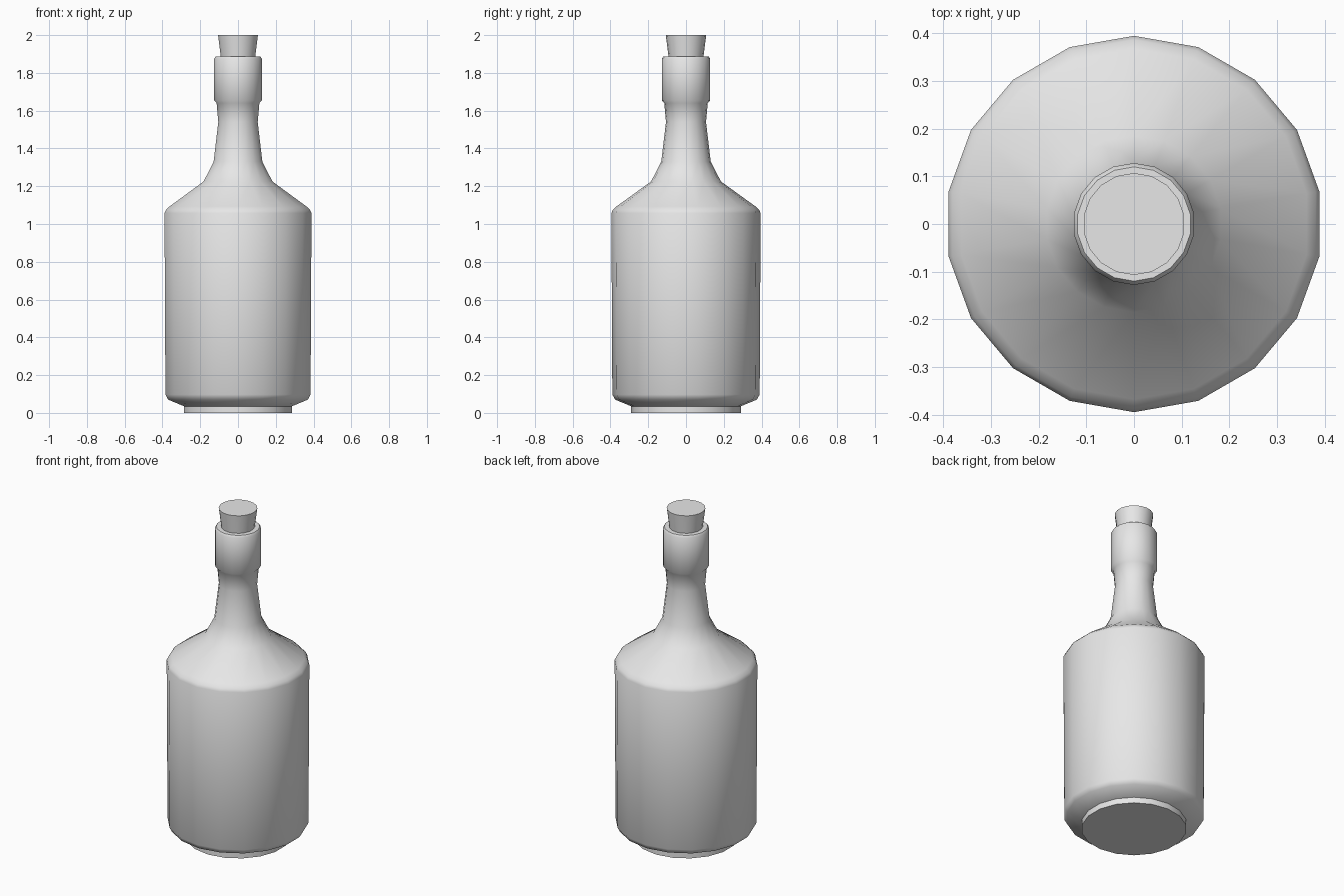
import bpy, bmesh, math

if "Cube" in bpy.data.objects:
    bpy.data.objects.remove(bpy.data.objects["Cube"])

SIDES = 18
grey = bpy.data.materials.new("plain grey")
grey.diffuse_color = (0.8, 0.8, 0.8, 1)
grey.use_nodes = True
grey.node_tree.nodes["Principled BSDF"].inputs["Base Color"].default_value = grey.diffuse_color


def lathe(name, profile, angle):
    """Closed solid of revolution from (radius, z) points, with a corner facing the back."""
    bm = bmesh.new()
    rings = []
    for r, z in profile:
        turn = [math.pi / 2 + 2 * math.pi * i / SIDES for i in range(SIDES)]
        rings.append([bm.verts.new((r * math.cos(a), r * math.sin(a), z)) for a in turn])
    for low, high in zip(rings, rings[1:]):
        for i in range(SIDES):
            j = (i + 1) % SIDES
            bm.faces.new((low[i], low[j], high[j], high[i]))
    bm.faces.new(rings[0][::-1])
    bm.faces.new(rings[-1])
    mesh = bpy.data.meshes.new(name)
    bm.to_mesh(mesh)
    bm.free()
    mesh.materials.append(grey)
    obj = bpy.data.objects.new(name, mesh)
    bpy.context.collection.objects.link(obj)
    bpy.ops.object.select_all(action='DESELECT')
    obj.select_set(True)
    bpy.context.view_layer.objects.active = obj
    bpy.ops.object.shade_smooth_by_angle(angle=math.radians(angle))
    return obj


# Bottle: foot, rounded lower edge, body, shoulder, neck and collar
lathe("bottle", [
    (0.29, 0.0), (0.29, 0.035), (0.375, 0.07), (0.39, 0.097),
    (0.395, 1.058), (0.387, 1.075), (0.368, 1.093),
    (0.185, 1.225), (0.131, 1.33), (0.106, 1.54),
    (0.115, 1.64), (0.128, 1.655), (0.128, 1.875), (0.12, 1.887),
], 50)

# Tapered stopper pushed into the collar
lathe("cork", [(0.088, 1.85), (0.107, 2.0)], 40)
